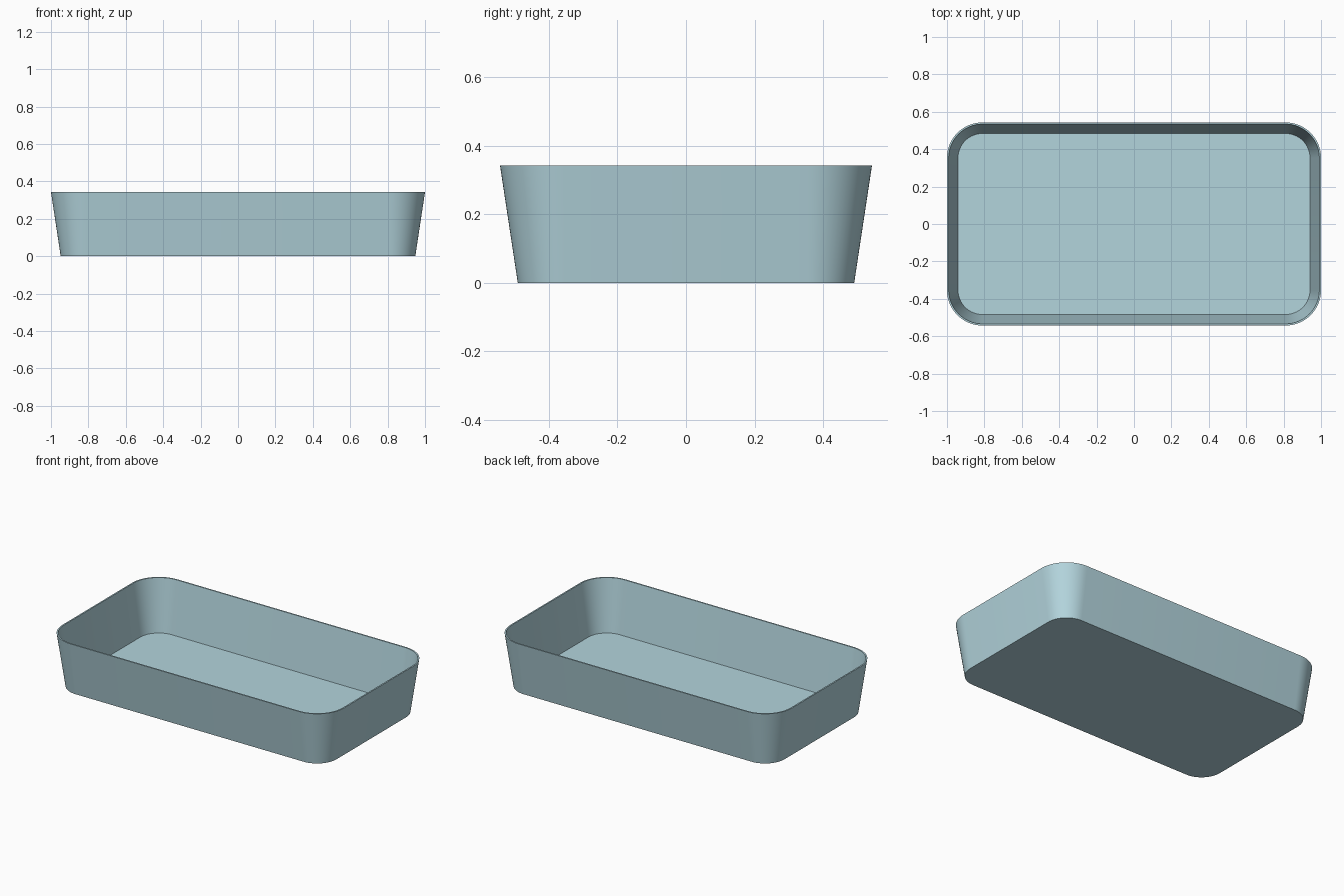
import bpy, bmesh, math

if "Cube" in bpy.data.objects:
    bpy.data.objects.remove(bpy.data.objects["Cube"])

CX, CY = 0.81, 0.353      # centres of the rounded corners
HEIGHT = 0.343
SEG = 16                  # segments per corner


def ring(bm, radius, z):
    """Rounded-rectangle loop with all corners around the same centres."""
    verts = []
    for i, (sx, sy) in enumerate([(1, 1), (-1, 1), (-1, -1), (1, -1)]):
        for k in range(SEG + 1):
            a = math.pi / 2 * (i + k / SEG)
            verts.append(bm.verts.new((sx * CX + radius * math.cos(a),
                                       sy * CY + radius * math.sin(a), z)))
    return verts


def bridge(bm, low, high):
    n = len(low)
    for i in range(n):
        j = (i + 1) % n
        bm.faces.new((low[i], low[j], high[j], high[i]))


bm = bmesh.new()

# Outer wall, rim, inner wall: (radius, z) profile
profile = [(0.138, 0), (0.19, HEIGHT), (0.181, HEIGHT), (0.131, 0.01)]
rings = [ring(bm, r, z) for r, z in profile]
for a, b in zip(rings, rings[1:]):
    bridge(bm, a, b)

# Underside and inside floor
bm.faces.new(rings[0][::-1])
bm.faces.new(rings[-1])
bmesh.ops.recalc_face_normals(bm, faces=bm.faces[:])

mesh = bpy.data.meshes.new("tray")
bm.to_mesh(mesh)
bm.free()
tray = bpy.data.objects.new("tray", mesh)
bpy.context.collection.objects.link(tray)

# Teal colour
mat = bpy.data.materials.new("teal")
mat.diffuse_color = (0.45, 0.66, 0.72, 1)
mat.use_nodes = True
mat.node_tree.nodes["Principled BSDF"].inputs["Base Color"].default_value = mat.diffuse_color
mesh.materials.append(mat)

# Smooth corners, crisp rim and floor edges
bpy.context.view_layer.objects.active = tray
tray.select_set(True)
bpy.ops.object.shade_smooth_by_angle(angle=math.radians(30))
